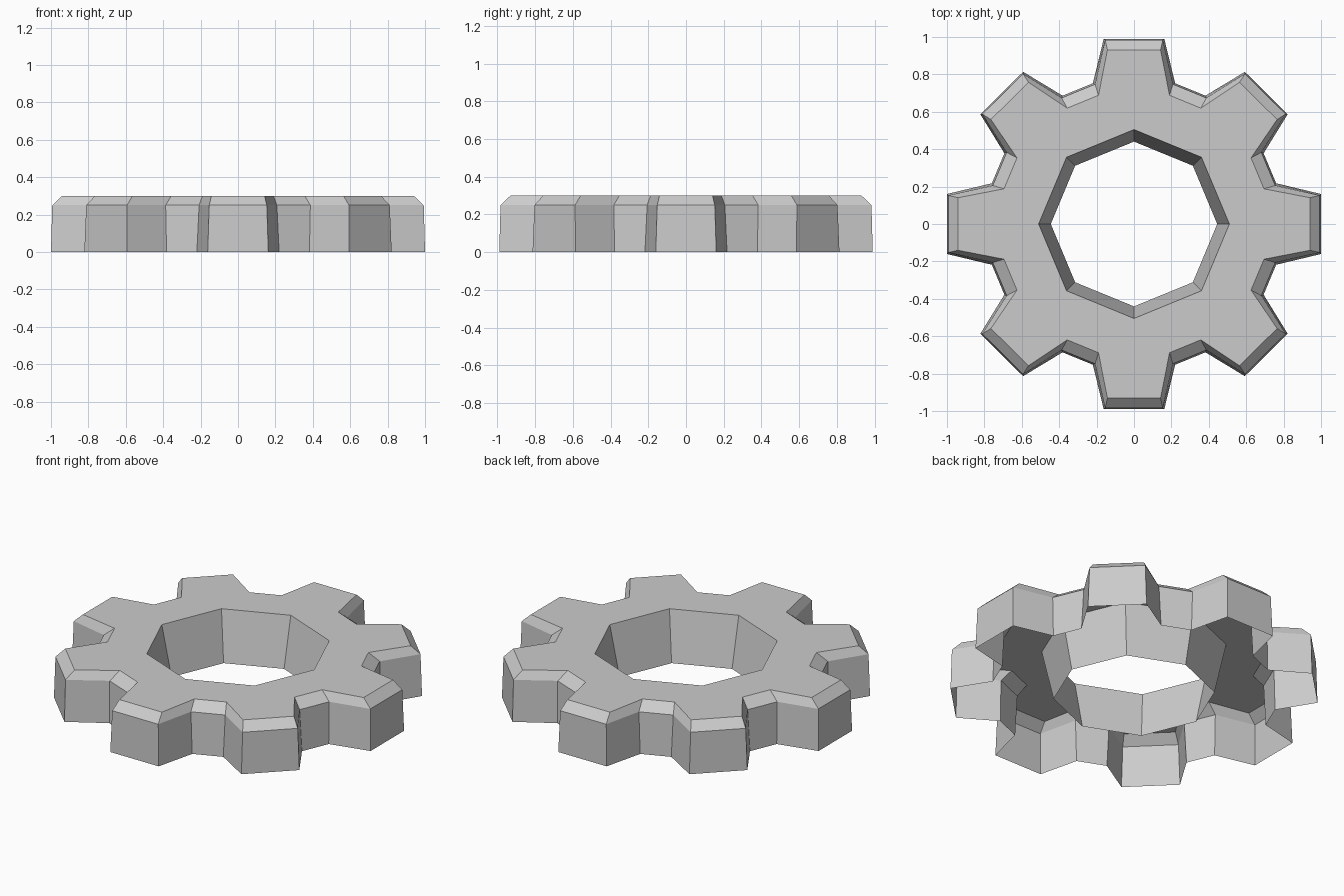
import bpy, bmesh, math

if "Cube" in bpy.data.objects:
    bpy.data.objects.remove(bpy.data.objects["Cube"])

TEETH = 8
Y_SCALE = 0.99  # the wheel is very slightly shorter front to back

# one tooth per level: height, tip (distance, half width), root (distance, half width)
LEVELS = [
    (0.30, (0.94, 0.142), (0.695, 0.190)),
    (0.25, (0.993, 0.154), (0.755, 0.208)),
    (0.00, (1.00, 0.162), (0.760, 0.220)),
]
HOLE = [(0.30, 0.51), (0.00, 0.445)]  # height, radius

bm = bmesh.new()


def place(k, u, v, z):
    a = 2 * math.pi * k / TEETH
    x = u * math.cos(a) - v * math.sin(a)
    y = u * math.sin(a) + v * math.cos(a)
    return bm.verts.new((x, y * Y_SCALE, z))


def walls(upper, lower, flip=False):
    n = len(upper)
    for i in range(n):
        j = (i + 1) % n
        quad = [upper[i], lower[i], lower[j], upper[j]]
        bm.faces.new(quad[::-1] if flip else quad)


# toothed outline at each level
rings = []
for z, (tip, tw), (root, rw) in LEVELS:
    ring = []
    for k in range(TEETH):
        for u, v in ((root, -rw), (tip, -tw), (tip, tw), (root, rw)):
            ring.append(place(k, u, v, z))
    rings.append(ring)

# octagonal hole, tapering towards the bottom
holes = [[place(k, r, 0, z) for k in range(TEETH)] for z, r in HOLE]

# chamfer, outer walls and hole walls (the underside stays open)
walls(rings[0], rings[1])
walls(rings[1], rings[2])
walls(holes[0], holes[1], flip=True)

# flat top: one piece per tooth and one per gap
top, rim = rings[0], holes[0]
for k in range(TEETH):
    n = (k + 1) % TEETH
    bm.faces.new([rim[k]] + top[4 * k:4 * k + 4])
    bm.faces.new([rim[k], top[4 * k + 3], top[4 * n], rim[n]])

mesh = bpy.data.meshes.new("gear_wheel")
bm.to_mesh(mesh)
bm.free()
gear = bpy.data.objects.new("gear_wheel", mesh)
bpy.context.collection.objects.link(gear)
